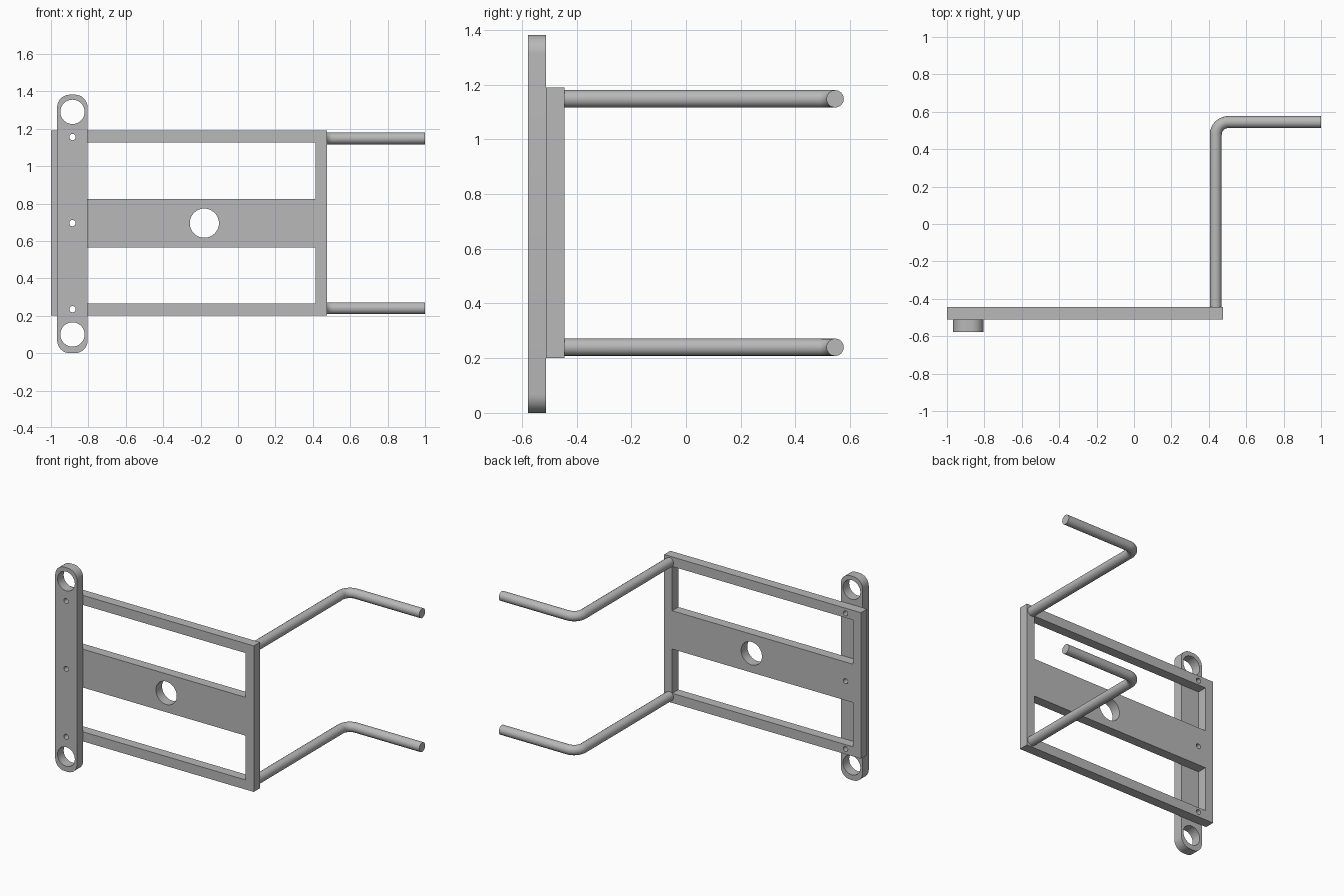
import bpy
import bmesh
from math import sin, cos, pi, radians

if "Cube" in bpy.data.objects:
    bpy.data.objects.remove(bpy.data.objects["Cube"], do_unlink=True)

steel = bpy.data.materials.new("plain grey steel")
steel.use_nodes = True
GREY = (0.48, 0.48, 0.48, 1)
steel.diffuse_color = GREY
steel.node_tree.nodes["Principled BSDF"].inputs["Base Color"].default_value = GREY


def arc(cx, cz, r, a0, a1, n):
    return [(cx + r * cos(a0 + (a1 - a0) * i / n), cz + r * sin(a0 + (a1 - a0) * i / n))
            for i in range(n + 1)]


def circle(cx, cz, r, n=32):
    return arc(cx, cz, r, 0, 2 * pi, n)[:-1]


def rect(x0, x1, z0, z1):
    return [(x0, z0), (x1, z0), (x1, z1), (x0, z1)]


def rounded(x0, x1, z0, z1, r):
    corners = [(x1 - r, z1 - r), (x0 + r, z1 - r), (x0 + r, z0 + r), (x1 - r, z0 + r)]
    return [p for i, (cx, cz) in enumerate(corners)
            for p in arc(cx, cz, r, i * pi / 2, (i + 1) * pi / 2, 8)]


def finish(name, curve, location=(0, 0, 0), tilt=0):
    """Turn a curve into a clean mesh object with sharp edges kept."""
    temp = bpy.data.objects.new(name + "_curve", curve)
    bpy.context.collection.objects.link(temp)
    deps = bpy.context.evaluated_depsgraph_get()
    mesh = bpy.data.meshes.new_from_object(temp.evaluated_get(deps))
    bpy.data.objects.remove(temp, do_unlink=True)
    bm = bmesh.new()
    bm.from_mesh(mesh)
    bmesh.ops.remove_doubles(bm, verts=bm.verts, dist=0.0001)
    bmesh.ops.recalc_face_normals(bm, faces=bm.faces)
    bm.to_mesh(mesh)
    bm.free()
    mesh.materials.clear()
    mesh.materials.append(steel)
    obj = bpy.data.objects.new(name, mesh)
    obj.location = location
    obj.rotation_euler.x = tilt
    bpy.context.collection.objects.link(obj)
    bpy.ops.object.select_all(action="DESELECT")
    obj.select_set(True)
    bpy.context.view_layer.objects.active = obj
    bpy.ops.object.shade_smooth_by_angle(angle=radians(30))
    return obj


def panel(name, loops, y0, y1):
    """Upright plate: first loop is the outline, the others are holes."""
    curve = bpy.data.curves.new(name, "CURVE")
    curve.dimensions = "2D"
    curve.fill_mode = "BOTH"
    curve.extrude = (y1 - y0) / 2
    for loop in loops:
        spline = curve.splines.new("POLY")
        spline.points.add(len(loop) - 1)
        for point, (x, z) in zip(spline.points, loop):
            point.co = (x, z, 0, 1)
        spline.use_cyclic_u = True
    return finish(name, curve, (0, (y0 + y1) / 2, 0), pi / 2)


def rod(name, path, z, radius):
    curve = bpy.data.curves.new(name, "CURVE")
    curve.dimensions = "3D"
    curve.bevel_depth = radius
    curve.bevel_resolution = 6
    curve.use_fill_caps = True
    spline = curve.splines.new("POLY")
    spline.points.add(len(path) - 1)
    for point, (x, y) in zip(spline.points, path):
        point.co = (x, y, z, 1)
    return finish(name, curve)


# Shared bolt holes through strap and frame
MID = 0.695
bolts = [circle(-0.885, MID + dz, 0.017, 16) for dz in (-0.46, 0, 0.46)]

# Flat frame with two windows and a wide middle bar
windows = [rect(-0.94, 0.415, 0.265, 0.565), rect(-0.94, 0.415, 0.825, 1.125)]
panel("frame", [rect(-1, 0.476, 0.2, 1.19), *windows,
                circle(-0.18, MID, 0.078, 40), *bolts], -0.511, -0.445)

# Upright mounting strap with an eye at each end
eyes = [circle(-0.885, z, 0.065) for z in (0.1, 1.29)]
panel("mounting_strap", [rounded(-0.967, -0.804, 0, 1.382, 0.068), *eyes, *bolts],
      -0.577, -0.511)

# Bent rods reaching back and then out to the left
bend = arc(0.437 + 0.068, 0.545 - 0.068, 0.068, pi, pi / 2, 10)
path = [(0.437, -0.45), *bend, (1, 0.545)]
for name, z in (("lower_rod", 0.24), ("upper_rod", 1.148)):
    rod(name, path, z, 0.032)
